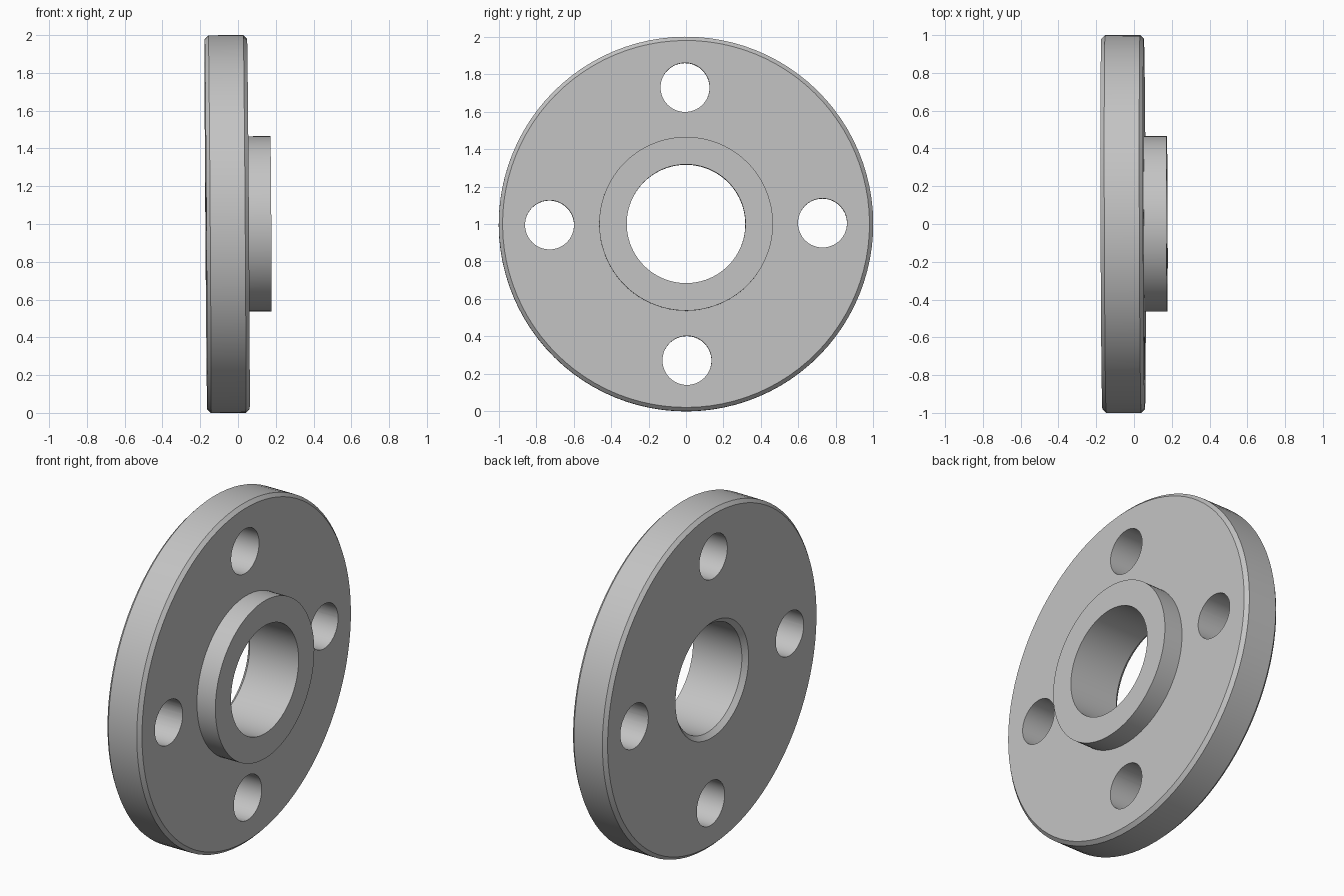
import bpy, bmesh
from math import cos, sin, pi, radians
from mathutils import Matrix, Vector

cube = bpy.data.objects.get("Cube")
if cube:
    bpy.data.objects.remove(cube, do_unlink=True)

SEGMENTS = 96
BACK, FACE, HUB_END = -0.17, 0.055, 0.175
RIM, HUB, BORE = 1.0, 0.464, 0.317
CHAMFER, BORE_CHAMFER = 0.02, 0.026
BOLT_CIRCLE, BOLT_HOLE = 0.729, 0.131

# Plain grey metal
grey = bpy.data.materials.new("grey metal")
grey.use_nodes = True
colour = (0.55, 0.55, 0.55, 1)
grey.diffuse_color = colour
grey.node_tree.nodes["Principled BSDF"].inputs["Base Color"].default_value = colour


def make_object(name, bm):
    mesh = bpy.data.meshes.new(name)
    bmesh.ops.recalc_face_normals(bm, faces=bm.faces)
    bm.to_mesh(mesh)
    bm.free()
    mesh.materials.append(grey)
    obj = bpy.data.objects.new(name, mesh)
    bpy.context.collection.objects.link(obj)
    return obj


# Flange: closed (x, radius) section turned around the x axis
section = [
    (BACK, BORE + BORE_CHAMFER), (BACK, RIM - CHAMFER),
    (BACK + CHAMFER, RIM), (FACE - CHAMFER, RIM),
    (FACE, RIM - CHAMFER), (FACE, HUB),
    (HUB_END, HUB), (HUB_END, BORE),
    (BACK + BORE_CHAMFER, BORE),
]
bm = bmesh.new()
verts = [bm.verts.new((x, 0, r)) for x, r in section]
edges = [bm.edges.new((v, verts[i - 1])) for i, v in enumerate(verts)]
bmesh.ops.spin(bm, geom=verts + edges, cent=(0, 0, 0), axis=(1, 0, 0),
               angle=2 * pi, steps=SEGMENTS)
bmesh.ops.remove_doubles(bm, verts=bm.verts, dist=1e-4)
flange = make_object("flange", bm)

# Four bolt hole cutters
bm = bmesh.new()
for i in range(4):
    a = i * pi / 2
    place = (Matrix.Translation(Vector((0, cos(a), sin(a))) * BOLT_CIRCLE)
             @ Matrix.Rotation(pi / 2, 4, "Y"))
    bmesh.ops.create_cone(bm, cap_ends=True, segments=64, radius1=BOLT_HOLE,
                          radius2=BOLT_HOLE, depth=1, matrix=place)
cutter = make_object("bolt_hole_cutter", bm)
cutter.hide_render = True

cut = flange.modifiers.new("bolt holes", "BOOLEAN")
cut.operation = "DIFFERENCE"
cut.solver = "EXACT"
cut.object = cutter
bpy.context.view_layer.objects.active = flange
flange.select_set(True)
cutter.select_set(False)
bpy.ops.object.modifier_apply(modifier=cut.name)
bpy.data.objects.remove(cutter, do_unlink=True)
bpy.ops.object.shade_smooth_by_angle(angle=radians(30))

# Stand it upright with its very slight lean
flange.rotation_euler = (0.007, -0.007, 0.003)
flange.location.z = 1.0
